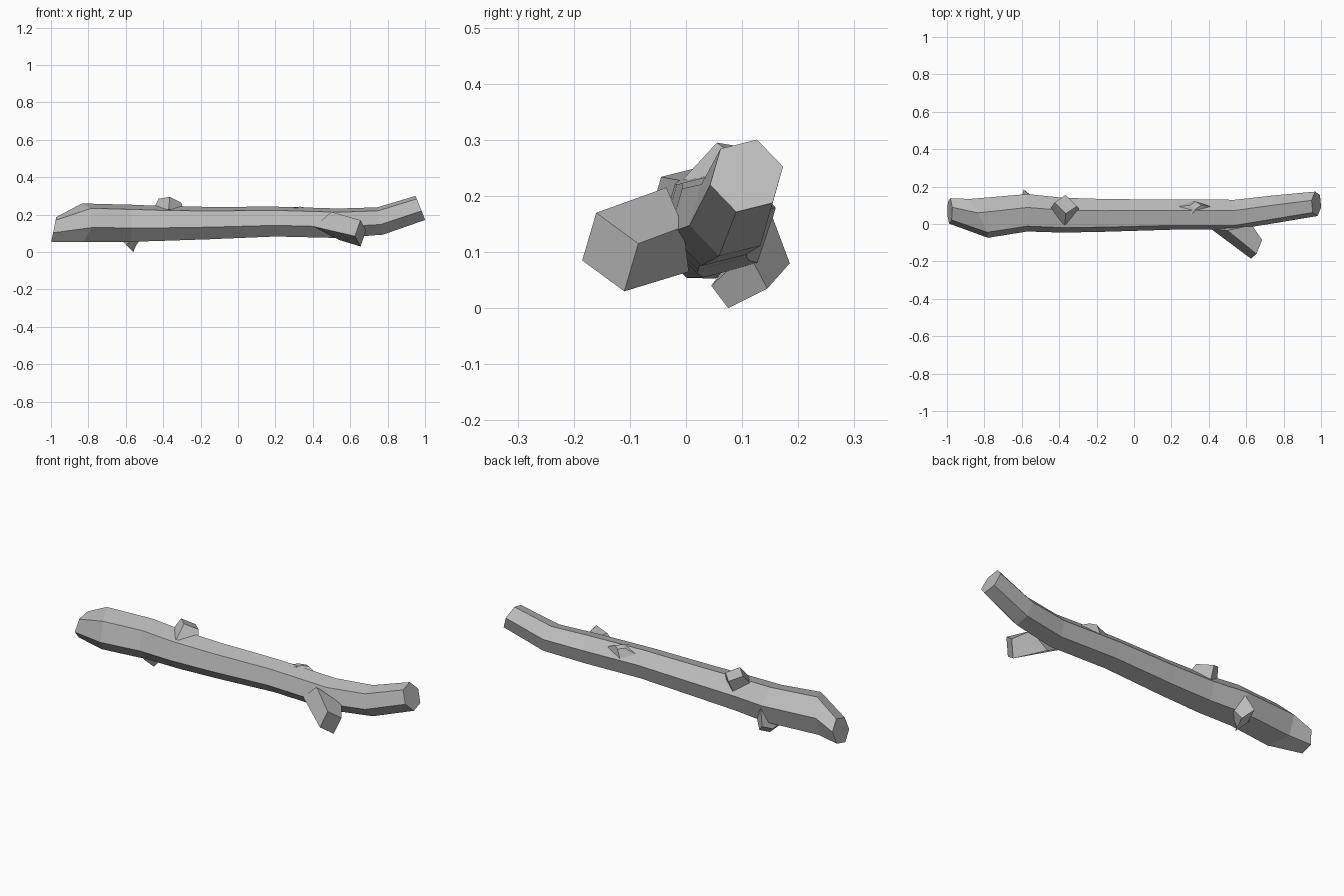
import bpy, bmesh, math
from mathutils import Vector

default_cube = bpy.data.objects.get("Cube")
if default_cube:
    bpy.data.objects.remove(default_cube, do_unlink=True)

bark = bpy.data.materials.new("grey_bark")
bark.use_nodes = True
colour = (.5, .5, .5, 1)
bark.diffuse_color = colour
bark.node_tree.nodes["Principled BSDF"].inputs["Base Color"].default_value = colour


def loft(name, rings):
    """Skin a list of equal-sized rings, close both ends and keep the faces flat."""
    bm = bmesh.new()
    loops = [[bm.verts.new(point) for point in ring] for ring in rings]
    sides = len(loops[0])
    for near, far in zip(loops, loops[1:]):
        for i in range(sides):
            j = (i + 1) % sides
            bm.faces.new((near[i], near[j], far[j], far[i]))
    bm.faces.new(loops[0])
    bm.faces.new(loops[-1])
    bmesh.ops.recalc_face_normals(bm, faces=bm.faces)
    mesh = bpy.data.meshes.new(name)
    bm.to_mesh(mesh)
    bm.free()
    mesh.materials.append(bark)
    bpy.context.collection.objects.link(bpy.data.objects.new(name, mesh))


def hexagon(centre, radius, lean_by_depth=0, lean_by_height=0):
    """Six-sided trunk section, leaned along the trunk by depth and height."""
    ring = []
    for i in range(6):
        angle = math.radians(74 + 60 * i)
        dy, dz = radius * math.cos(angle), radius * math.sin(angle)
        dx = lean_by_depth * dy + lean_by_height * dz
        ring.append(Vector(centre) + Vector((dx, dy, dz)))
    return ring


def diamond(centre, across, along):
    """Four-sided section given by its centre and two half diagonals."""
    centre, across, along = Vector(centre), Vector(across), Vector(along)
    return [centre + along, centre - across, centre - along, centre + across]


# Trunk, from the cut end to the upturned end
loft("trunk", [
    hexagon((-.985, .07, .12), .07, lean_by_height=.2),
    hexagon((-.83, .03, .157), .107, lean_by_depth=-.5, lean_by_height=.1),
    hexagon((-.57, .06, .154), .103),
    hexagon((-.38, .047, .153), .096),
    hexagon((-.15, .046, .155), .09),
    hexagon((.2, .05, .163), .083),
    hexagon((.54, .05, .154), .082),
    hexagon((.76, .08, .166), .076, lean_by_height=-.2),
    hexagon((.975, .108, .236), .067, lean_by_height=-.4),
])

# Side branch forking forward
loft("side_branch", [
    diamond(centre=(.52, -.015, .14), across=(.11, .01, .005), along=(-.02, -.02, .075)),
    diamond(centre=(.655, -.135, .1), across=(.03, .05, .015), along=(0, -.025, .07)),
])

# Broken stub on top
loft("top_stub", [
    diamond(centre=(-.37, .06, .21), across=(.09, 0, 0), along=(0, .065, -.02)),
    diamond(centre=(-.365, .105, .275), across=(.06, -.01, -.01), along=(0, .05, -.02)),
])

# Broken stub low at the back
loft("lower_stub", [
    diamond(centre=(-.58, .1, .1), across=(.08, .01, 0), along=(.02, .055, .06)),
    diamond(centre=(-.575, .13, .04), across=(.03, .015, -.005), along=(-.015, .055, .04)),
])

# Low knot behind the ridge
loft("back_knot", [
    diamond(centre=(.31, .09, .21), across=(.11, 0, 0), along=(0, .035, -.03)),
    diamond(centre=(.33, .1, .238), across=(.03, 0, 0), along=(0, .02, -.005)),
])
